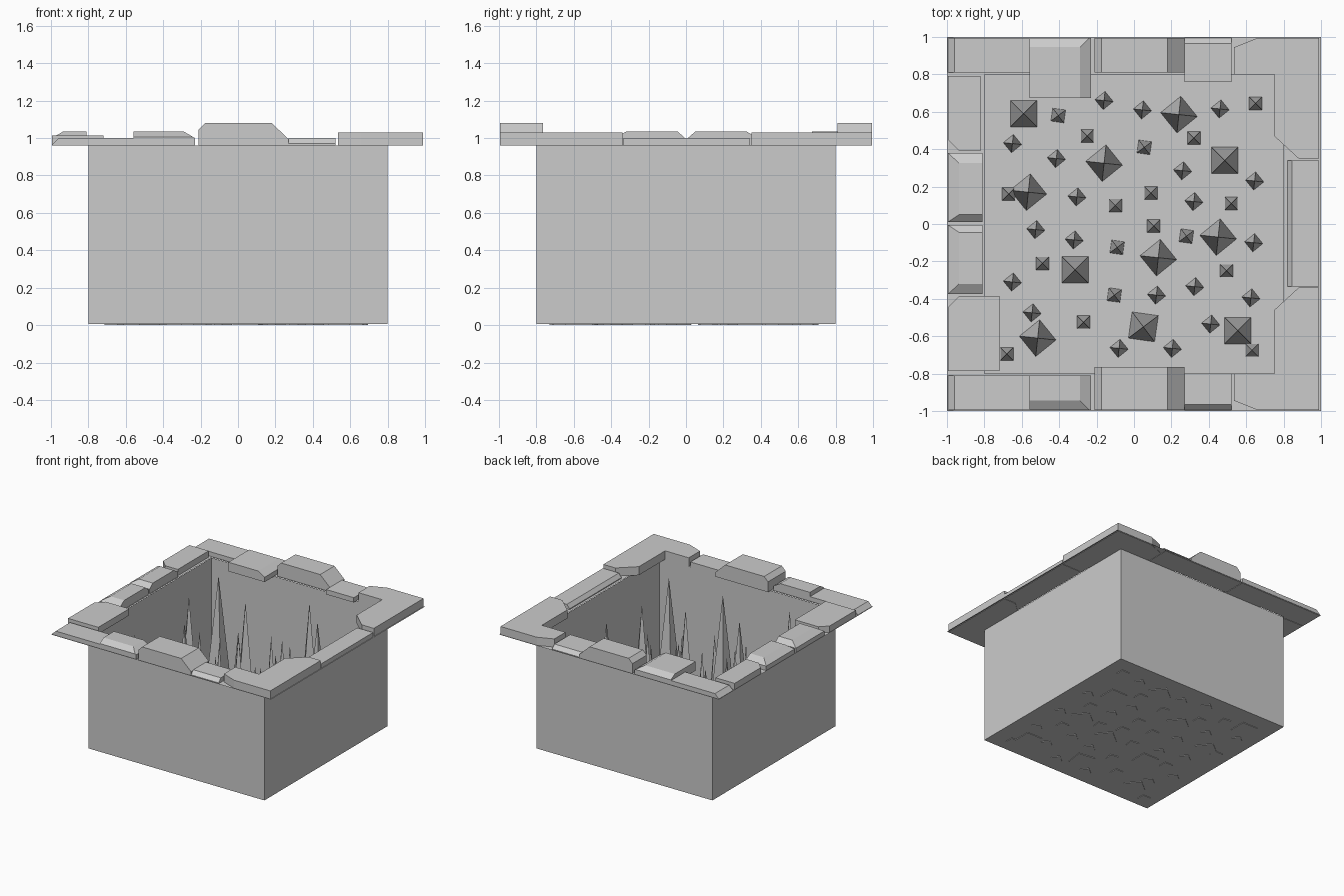
import bpy, bmesh, math
from mathutils import Vector, Matrix

if "Cube" in bpy.data.objects:
    bpy.data.objects.remove(bpy.data.objects["Cube"])

BASE = 0.96   # underside of the rim stones


def finish(bm, name):
    me = bpy.data.meshes.new(name)
    bm.to_mesh(me)
    bm.free()
    ob = bpy.data.objects.new(name, me)
    bpy.context.collection.objects.link(ob)
    return ob


def stone(name, x0, x1, y0, y1, top, *cuts):
    """Box trimmed by signed (dx, dy, dz) edge cuts; 0 means axis unused."""
    bm = bmesh.new()
    bmesh.ops.create_cube(bm, size=1)
    bmesh.ops.scale(bm, vec=(x1 - x0, y1 - y0, top - BASE), verts=bm.verts)
    bmesh.ops.translate(bm, vec=((x0 + x1) / 2, (y0 + y1) / 2, (top + BASE) / 2), verts=bm.verts)
    for d in cuts:
        p = Vector((x1 if d[0] > 0 else x0, y1 if d[1] > 0 else y0, top))
        i = next(k for k in range(3) if d[k])
        p[i] -= d[i]
        n = Vector([1 / v if v else 0 for v in d]).normalized()
        r = bmesh.ops.bisect_plane(bm, geom=bm.verts[:] + bm.edges[:] + bm.faces[:],
                                   plane_co=p, plane_no=n, clear_outer=True)
        edges = [e for e in r['geom_cut'] if isinstance(e, bmesh.types.BMEdge)]
        bmesh.ops.contextual_create(bm, geom=edges)
    bmesh.ops.recalc_face_normals(bm, faces=bm.faces)
    return finish(bm, name)


# pit walls and floor: open thin box
bm = bmesh.new()
bmesh.ops.create_cube(bm, size=1.6)
bmesh.ops.scale(bm, vec=(1, 1, (BASE - 0.005) / 1.6), verts=bm.verts)
bmesh.ops.translate(bm, vec=(0, 0, (BASE + 0.005) / 2), verts=bm.verts)
bmesh.ops.delete(bm, geom=[f for f in bm.faces if f.normal.z > 0.5], context='FACES_ONLY')
finish(bm, "pit_walls")

# flat ledge under the stones
bm = bmesh.new()
rings = [[bm.verts.new((sx * h, sy * h, BASE + 0.003)) for sx, sy in ((-1, -1), (1, -1), (1, 1), (-1, 1))]
         for h in (1.0, 0.8)]
for i in range(4):
    j = (i + 1) % 4
    bm.faces.new((rings[0][i], rings[0][j], rings[1][j], rings[1][i]))
finish(bm, "rim_ledge")

# front and back stone rows share widths; inner depth differs
for side, s, inner in (("front", -1, (.81, .81, .765, .80, .80)),
                       ("back", 1, (.81, .675, .81, .76, .80))):
    row = ((-.995, -.56, 1.0, ((-.035, 0, .035),)),
           (-.56, -.23, 1.035, ((.06, 0, .035), (0, s * .05, .03))),
           (-.21, .27, 1.08, ((-.035, 0, .035), (.09, 0, .085))),
           (.27, .52, 1.0, ((0, s * .03, .03),)),
           (.535, .99, 1.03, ((-.125, s * .05, 0),)))
    for k, (x0, x1, top, cuts) in enumerate(row):
        ya, yb = sorted((s * inner[k], s * .995))
        stone(f"{side}_rim_stone_{k + 1}", x0, x1, ya, yb, top, *cuts)

# left stones
stone("left_rim_stone_1", -.995, -.72, -.785, -.385, 1.015, (-.06, .06, 0))
stone("left_rim_stone_2", -.995, -.81, -.375, -.005, 1.035, (0, .04, .035), (0, -.055, .035), (-.06, 0, .035))
stone("left_rim_stone_3", -.995, -.81, .01, .38, 1.035, (0, -.04, .035), (0, .055, .035), (-.06, 0, .035))
stone("left_rim_stone_4", -.995, -.82, .39, .79, 1.015, (-.06, -.06, 0))
# right stones
stone("right_rim_stone_1", .75, .99, -.8, -.34, 1.03, (-.13, .12, 0))
stone("right_rim_stone_2", .82, .99, -.335, .34, 1.0, (-.025, 0, .03))
stone("right_rim_stone_3", .75, .99, .35, .8, 1.03, (-.13, -.12, 0))


def spikes(name, half, height, angle, spots):
    bm = bmesh.new()
    for x, y in spots:
        m = Matrix.Translation((x, y, height / 2)) @ Matrix.Rotation(math.radians(angle + 45), 4, 'Z')
        # segment corner radius = half side * sqrt(2)
        bmesh.ops.create_cone(bm, cap_ends=True, segments=4, radius1=half * math.sqrt(2),
                              radius2=0, depth=height, matrix=m)
    bmesh.ops.remove_doubles(bm, verts=bm.verts, dist=1e-5)
    # create_cone may start on an axis or a diagonal: square up to the requested angle
    return finish(bm, name)


# find the primitive's starting corner so that angle 0 is axis aligned
t = bmesh.new()
c = bmesh.ops.create_cone(t, cap_ends=True, segments=4, radius1=1, radius2=0, depth=1)['verts'][0].co
off = 0 if min(abs(c.x), abs(c.y)) < 0.1 else -45
t.free()

# tall spikes
spikes("tall_spikes_square", .071, .95, off,
       [(-.59, .59), (.485, .34), (-.315, -.245), (.555, -.57)])
spikes("tall_spike_turned", .071, .95, off - 8, [(.05, -.55)])
spikes("tall_spikes_diamond", .07, .95, off + 39,
       [(.24, .585), (-.16, .325), (-.565, .17), (.45, -.07), (.13, -.18), (-.515, -.61)])

# short spikes
spikes("short_spikes_square", .035, .54, off,
       [(-.25, .47), (.32, .46), (.65, .645), (-.67, .16), (-.1, .1), (.09, .165), (.52, .11),
        (.105, -.01), (-.49, -.21), (.495, -.25), (-.27, -.525), (-.68, -.695), (.63, -.675)])
spikes("short_spikes_turned", .035, .54, off - 8,
       [(-.405, .58), (.055, .41), (-.09, -.125), (.28, -.065), (-.105, -.38)])
spikes("short_spikes_diamond", .035, .54, off + 39,
       [(-.16, .66), (.045, .61), (.46, .615), (-.65, .43), (-.415, .35), (.26, .285), (.645, .23),
        (-.305, .145), (.32, .12), (-.525, -.03), (-.32, -.085), (.64, -.1), (-.65, -.31), (.12, -.38),
        (.325, -.335), (.625, -.395), (-.545, -.475), (.41, -.535), (-.08, -.665), (.205, -.665)])
